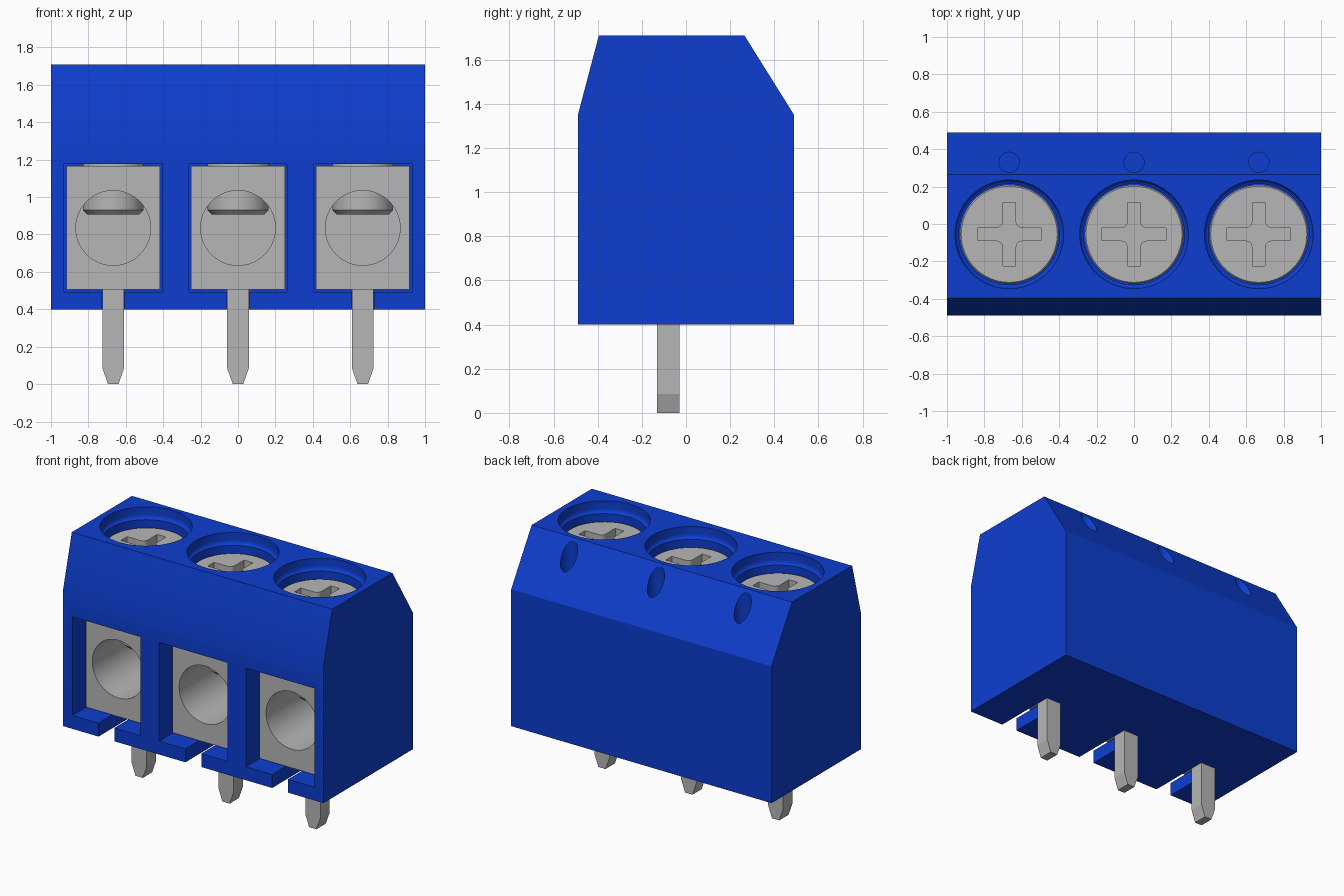
import bpy, bmesh, math
from mathutils import Vector

if "Cube" in bpy.data.objects:
    bpy.data.objects.remove(bpy.data.objects["Cube"], do_unlink=True)


def material(name, rgb, metallic=0.0):
    m = bpy.data.materials.new(name)
    m.use_nodes = True
    m.diffuse_color = (*rgb, 1)
    bsdf = next(n for n in m.node_tree.nodes if n.type == 'BSDF_PRINCIPLED')
    bsdf.inputs["Base Color"].default_value = (*rgb, 1)
    bsdf.inputs["Roughness"].default_value = 0.5
    return m


BLUE = material("blue plastic", (0.004, 0.048, 0.63))
METAL = material("grey metal", (0.47, 0.47, 0.47))


def finish(name, bm, mat):
    bmesh.ops.recalc_face_normals(bm, faces=bm.faces)
    mesh = bpy.data.meshes.new(name)
    bm.to_mesh(mesh)
    bm.free()
    mesh.materials.append(mat)
    ob = bpy.data.objects.new(name, mesh)
    bpy.context.collection.objects.link(ob)
    return ob


def prism(name, pts, axis, lo, hi, mat):
    """Extrude a 2D outline along one axis, from lo to hi."""
    place = {'x': lambda a, b, t: (t, a, b),
             'y': lambda a, b, t: (a, t, b),
             'z': lambda a, b, t: (a, b, t)}[axis]
    bm = bmesh.new()
    face = bm.faces.new([bm.verts.new(place(a, b, lo)) for a, b in pts])
    new = bmesh.ops.extrude_face_region(bm, geom=[face])["geom"]
    bmesh.ops.translate(bm, verts=[v for v in new if isinstance(v, bmesh.types.BMVert)],
                        vec=Vector(place(0, 0, hi - lo)))
    return finish(name, bm, mat)


def box(name, x0, x1, y0, y1, z0, z1, mat):
    return prism(name, [(x0, y0), (x1, y0), (x1, y1), (x0, y1)], 'z', z0, z1, mat)


def circle(cx, cy, r, n=48):
    return [(cx + r * math.cos(2 * math.pi * i / n),
             cy + r * math.sin(2 * math.pi * i / n)) for i in range(n)]


def lathe(name, profile, cx, cy, mat, n=64):
    """Stack rings of (radius, height) and cap both ends."""
    bm = bmesh.new()
    rings = [[bm.verts.new((x, y, z)) for x, y in circle(cx, cy, r, n)] for r, z in profile]
    for a, b in zip(rings, rings[1:]):
        for i in range(n):
            j = (i + 1) % n
            bm.faces.new((a[i], a[j], b[j], b[i]))
    bm.faces.new(rings[0])
    bm.faces.new(rings[-1])
    return finish(name, bm, mat)


def cut(target, cutter):
    """Subtract the cutter from the target and discard it."""
    cutter.hide_render = True
    mod = target.modifiers.new("cut", 'BOOLEAN')
    mod.operation = 'DIFFERENCE'
    mod.solver = 'EXACT'
    mod.object = cutter
    bpy.context.view_layer.objects.active = target
    bpy.ops.object.modifier_apply(modifier=mod.name)
    bpy.data.objects.remove(cutter, do_unlink=True)


def smooth(ob):
    bpy.ops.object.select_all(action='DESELECT')
    ob.select_set(True)
    bpy.context.view_layer.objects.active = ob
    bpy.ops.object.shade_smooth_by_angle(angle=math.radians(30))


def cross_outline(cx, cy, arm=0.17, w=0.034, fillet=0.035):
    """Plus shape with rounded inner corners."""
    pts = []
    for q in range(4):
        a = q * math.pi / 2
        local = [(arm, -w), (arm, w)]
        c = w + fillet
        for k in range(6):
            t = -math.pi / 2 - k * math.pi / 10
            local.append((c + fillet * math.cos(t), c + fillet * math.sin(t)))
        pts += [(cx + x * math.cos(a) - y * math.sin(a),
                 cy + x * math.sin(a) + y * math.cos(a)) for x, y in local]
    return pts


SCREW_Y = -0.055

# Housing with sloped shoulders
housing = prism("housing", [(-0.49, 0.4), (0.49, 0.4), (0.49, 1.35), (0.265, 1.71),
                            (-0.395, 1.71), (-0.49, 1.35)], 'x', -1, 1, BLUE)

# Stepped screw well: wide mouth, rounded ledge, narrower shaft
ledge = [(0.27 + 0.02 * math.sin(k * math.pi / 10),
          1.63 + 0.03 * (1 - math.cos(k * math.pi / 10))) for k in range(6)]
well = [(0.27, 1.3)] + ledge + [(0.29, 1.8)]

for label, cx in (("right", -0.667), ("middle", 0.0), ("left", 0.667)):
    # Openings in the housing
    cut(housing, box("pocket", cx - 0.263, cx + 0.263, -0.6, 0.27, 0.493, 1.178, BLUE))
    cut(housing, box("pin_slot", cx - 0.061, cx + 0.061, -0.6, -0.028, 0.3, 0.6, BLUE))
    cut(housing, lathe("screw_well", well, cx, SCREW_Y, BLUE))
    cut(housing, prism("shank_hole", circle(cx, SCREW_Y, 0.175), 'z', 1.1, 1.4, BLUE))
    cut(housing, prism("test_hole", circle(cx, 0.33, 0.054, 32), 'z', 1.25, 1.8, BLUE))

    # Wire clamp block with round entry
    clamp = box(label + "_wire_clamp", cx - 0.25, cx + 0.25, -0.36, 0.26, 0.505, 1.165, METAL)
    cut(clamp, prism("wire_hole", circle(cx, 0.835, 0.2, 64), 'y', -0.5, 0.2, METAL))
    smooth(clamp)

    # Clamp screw with cross recess
    screw = lathe(label + "_screw", [(0.14, 0.907), (0.163, 0.93), (0.163, 1.38), (0.255, 1.38),
                                     (0.264, 1.39), (0.264, 1.572), (0.257, 1.58)],
                  cx, SCREW_Y, METAL)
    cut(screw, prism("cross_recess", cross_outline(cx, SCREW_Y), 'z', 1.49, 1.7, METAL))
    smooth(screw)

    # Solder pin with tapered tip
    prism(label + "_pin", [(cx - 0.028, 0), (cx + 0.028, 0), (cx + 0.058, 0.085),
                           (cx + 0.058, 0.52), (cx - 0.058, 0.52), (cx - 0.058, 0.085)],
          'y', -0.132, -0.03, METAL)

smooth(housing)
